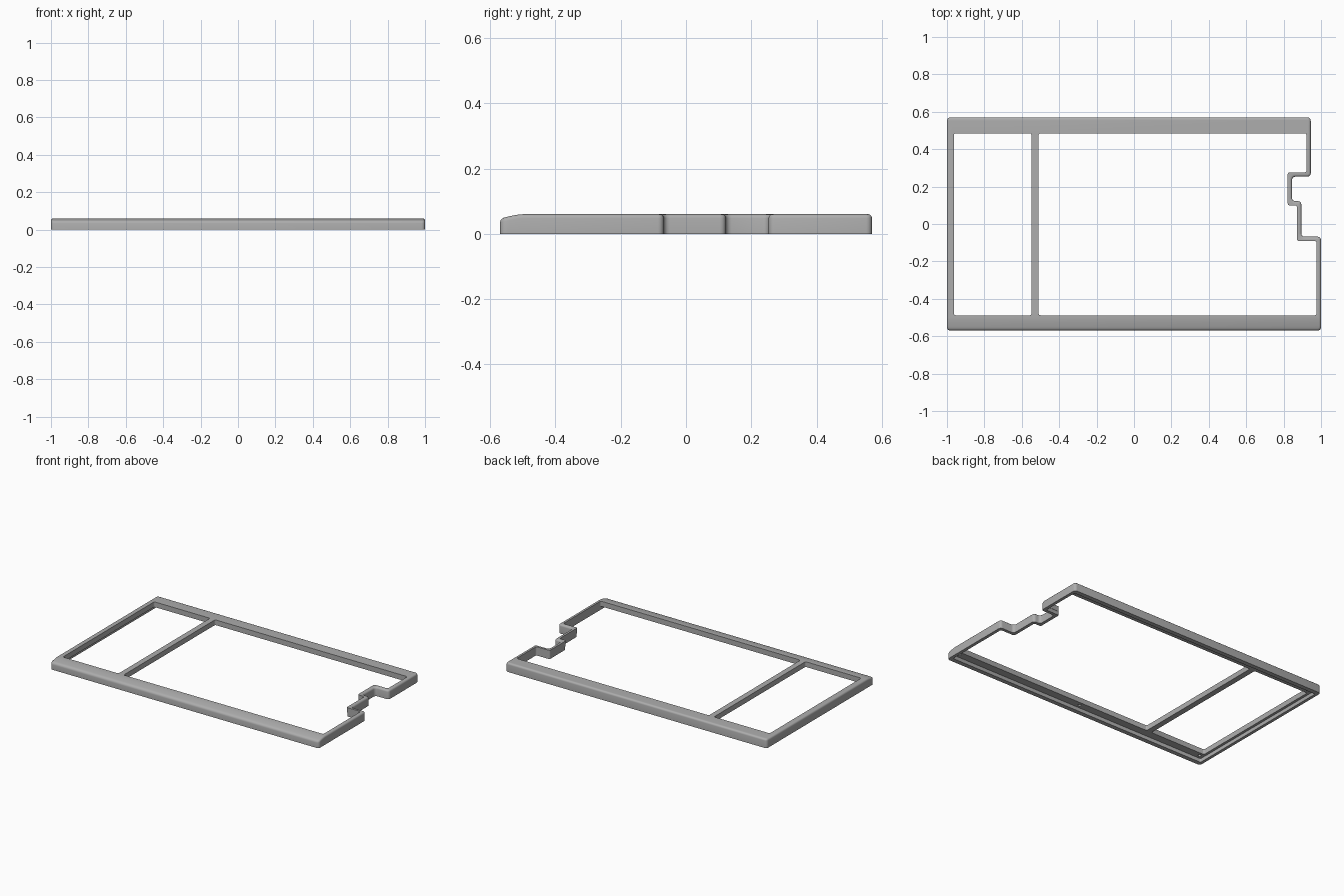
import bpy, bmesh

# Remove the default cube
cube = bpy.data.objects.get("Cube")
if cube:
    bpy.data.objects.remove(cube, do_unlink=True)

HEIGHT, CEILING = 0.06, 0.025

grey = bpy.data.materials.new("mid grey")
grey.use_nodes = True
grey.diffuse_color = (0.42, 0.42, 0.42, 1)
grey.node_tree.nodes["Principled BSDF"].inputs["Base Color"].default_value = (0.42, 0.42, 0.42, 1)


def prism(outline, z0, z1, radius):
    """Extruded outline with rounded upright corners."""
    bm = bmesh.new()
    face = bm.faces.new([bm.verts.new((x, y, z0)) for x, y in outline])
    top = bmesh.ops.extrude_face_region(bm, geom=[face])["geom"]
    moved = [v for v in top if isinstance(v, bmesh.types.BMVert)]
    bmesh.ops.translate(bm, verts=moved, vec=(0, 0, z1 - z0))
    bmesh.ops.recalc_face_normals(bm, faces=bm.faces)
    upright = [e for e in bm.edges if abs(e.verts[0].co.z - e.verts[1].co.z) > 0.001]
    bmesh.ops.bevel(bm, geom=upright, offset=radius, segments=4, profile=0.5, affect='EDGES')
    return bm


def make_object(name, bm):
    mesh = bpy.data.meshes.new(name)
    bm.to_mesh(mesh)
    bm.free()
    obj = bpy.data.objects.new(name, mesh)
    bpy.context.collection.objects.link(obj)
    mesh.materials.append(grey)
    return obj


def stepped_outline(left, front, back, off):
    """Outline with the stepped right side, moved inward by off."""
    return [(left, front), (1 - off, front), (1 - off, -0.068 - off),
            (0.895 - off, -0.068 - off), (0.895 - off, 0.122 - off),
            (0.845 - off, 0.122 - off), (0.845 - off, 0.253 + off),
            (0.945 - off, 0.253 + off), (0.945 - off, back), (left, back)]


# Frame body with a rounded top rim
bm = prism(stepped_outline(-1, -0.57, 0.57, 0), 0, HEIGHT, 0.018)
rim = [e for e in bm.edges if all(v.co.z > HEIGHT - 0.001 for v in e.verts)]
bmesh.ops.bevel(bm, geom=rim, offset=0.012, segments=3, profile=0.5, affect='EDGES')

# Front edge curves down toward the user
for y in (-0.5, -0.515, -0.53, -0.545):
    bmesh.ops.bisect_plane(bm, geom=bm.verts[:] + bm.edges[:] + bm.faces[:],
                           plane_co=(0, y, 0), plane_no=(0, 1, 0))
for v in bm.verts:
    if v.co.y < -0.5 and v.co.z > 0.03:
        v.co.z -= 0.014 * ((-0.5 - v.co.y) / 0.07) ** 1.5
frame = make_object("frame", bm)

# Two openings, leaving the divider bar between them
cutters = [
    make_object("small_opening_cutter", prism(
        [(-0.963, -0.488), (-0.548, -0.488), (-0.548, 0.485), (-0.963, 0.485)], -0.1, 0.2, 0.01)),
    make_object("large_opening_cutter", prism(
        stepped_outline(-0.51, -0.488, 0.485, 0.023), -0.1, 0.2, 0.01)),
    # Recess under the bars
    make_object("underside_recess_cutter", prism(
        stepped_outline(-0.98, -0.54, 0.54, 0.021), -0.1, CEILING, 0.01)),
]

# Screw holes in the recess ceiling
for x, y in ((-0.95, 0.512), (0, 0.512), (0.895, 0.512),
             (-0.95, -0.514), (0, -0.514), (0.95, -0.514)):
    bpy.ops.mesh.primitive_cylinder_add(vertices=16, radius=0.01, depth=0.05,
                                        location=(x, y, CEILING - 0.01))
    hole = bpy.context.object
    hole.name = "screw_hole_cutter"
    hole.data.materials.append(grey)
    cutters.append(hole)

for cutter in cutters:
    mod = frame.modifiers.new(cutter.name, 'BOOLEAN')
    mod.operation, mod.solver, mod.object = 'DIFFERENCE', 'EXACT', cutter
    cutter.hide_render = True

# Apply the cuts, then drop the cutters
bpy.ops.object.select_all(action='DESELECT')
frame.select_set(True)
bpy.context.view_layer.objects.active = frame
for mod in list(frame.modifiers):
    bpy.ops.object.modifier_apply(modifier=mod.name)
for cutter in cutters:
    bpy.data.objects.remove(cutter, do_unlink=True)
bpy.ops.object.shade_smooth_by_angle(angle=0.6)
